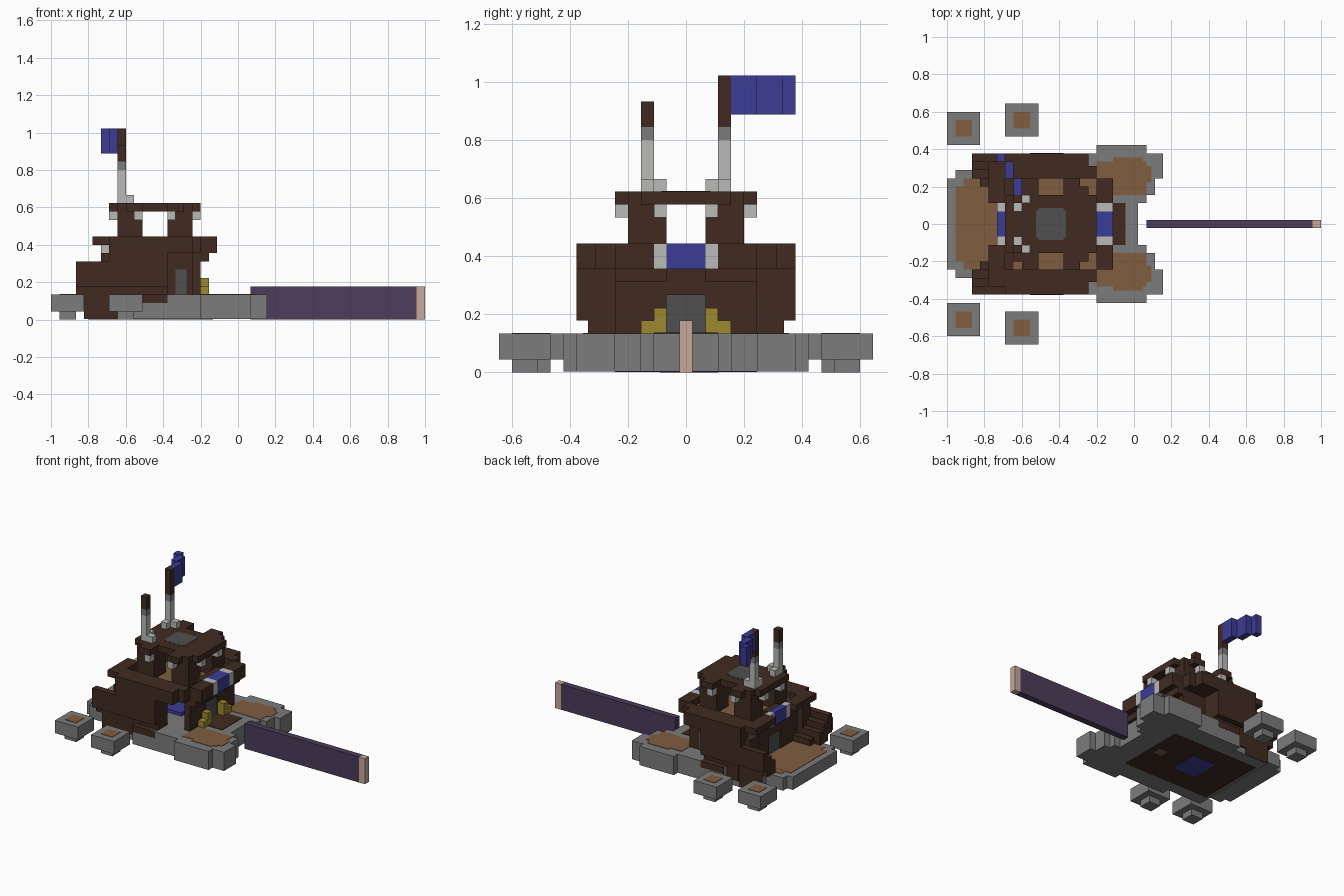
import bpy, bmesh
from mathutils import Matrix, Vector

if "Cube" in bpy.data.objects:
    bpy.data.objects.remove(bpy.data.objects["Cube"])

U = 2 / 45      # edge of one block
MID = 29        # blocks across the depth


def material(name, rgb):
    lin = [((c / 255 + 0.055) / 1.055) ** 2.4 for c in rgb] + [1]
    m = bpy.data.materials.new(name)
    m.use_nodes = True
    m.diffuse_color = lin
    m.node_tree.nodes["Principled BSDF"].inputs["Base Color"].default_value = lin
    return m


stone = material("stone grey", (124, 124, 124))
dark = material("dark brown", (65, 43, 33))
tan = material("earth tan", (128, 94, 64))
blue = material("banner blue", (60, 60, 150))
purple = material("plum purple", (76, 60, 90))
pink = material("pale pink", (198, 168, 154))
pale = material("pale grey", (186, 186, 184))
slate = material("slate grey", (78, 80, 78))
gold = material("gold", (158, 136, 48))


def blocks(name, mat, boxes, mirror=False):
    """Boxes given in block units as (x0, x1, y0, y1, z0, z1)."""
    bm = bmesh.new()
    todo = list(boxes)
    if mirror:
        todo += [(a, b, MID - d, MID - c, e, f) for a, b, c, d, e, f in boxes]
    for a, b, c, d, e, f in todo:
        centre = Vector(((a + b) / 2 * U - 1, ((c + d) / 2 - MID / 2) * U, (e + f) / 2 * U))
        size = Matrix.Diagonal(((b - a) * U, (d - c) * U, (f - e) * U, 1))
        bmesh.ops.create_cube(bm, size=1, matrix=Matrix.Translation(centre) @ size)
    mesh = bpy.data.meshes.new(name)
    bm.to_mesh(mesh)
    bm.free()
    mesh.materials.append(mat)
    ob = bpy.data.objects.new(name, mesh)
    bpy.context.collection.objects.link(ob)
    return ob


# Ground slab, forecourt lobes and raised rear shelf
blocks("ground_slab", stone, [(10, 23, 6, 23, 0.06, 3), (4, 10, 7.1, 21.9, 0.06, 3)])
blocks("forecourt_lobes", stone, [
    (18, 24, 5, 6, 0.06, 3), (18, 26, 6, 9, 0.06, 3),
    (18, 25, 9, 11, 0.06, 3), (18, 24, 11, 12, 0.06, 3)], True)
blocks("rear_shelf", stone, [(0, 4, 9, 20, 1, 3), (1, 4, 8, 21, 1, 3)])

# Earth patches and the entrance path
blocks("forecourt_earth", tan, [
    (18, 24, 7, 11, 2.9, 3.06), (20, 23.5, 6.5, 7, 2.9, 3.06),
    (24, 24.6, 7.5, 9.5, 2.9, 3.06)], True)
blocks("rear_earth", tan, [(1, 7, 10, 19, 2.9, 3.06), (2, 7, 9, 20, 2.9, 3.05)])
blocks("entrance_path", dark, [(18, 21.5, 12, 17, 2.9, 3.08)])

# Underside inlay and the pool in the middle of the hall
blocks("underside_inlay", dark, [(4.5, 19.5, 9, 20, 0.03, 0.5)])
blocks("pool", blue, [(9.5, 13.5, 12.5, 17, 0, 0.4), (10, 14, 12.5, 17.5, 2.9, 3.5)])
blocks("underside_pit", tan, [(17, 18.5, 14, 15.5, 0, 0.3)])

# Floating islets
blocks("islets", stone, [
    (0, 4, 1, 5, 1, 3), (1, 3, 2, 4, 0, 1),
    (7, 11, 0, 4, 1, 3), (8, 10, 1, 3, 0, 1)], True)
blocks("islet_earth", tan, [
    (1, 3, 2, 4, 2.9, 3.06), (8, 10, 1, 3, 2.9, 3.06)], True)

# Hall walls with an opening on each flank
blocks("wall_footing", dark, [
    (4, 8, 7, 9, 0.1, 4), (8, 14, 6.9, 9, 1, 4), (10, 14, 5.97, 7, 2, 3)], True)
blocks("wing_walls", dark, [
    (6, 14, 7, 9, 4, 8), (7, 14, 6, 7, 4, 8), (7, 17, 6, 9, 8, 9),
    (7, 8, 9, 13, 3, 9), (17, 18, 9, 13, 3, 8),
    (17, 19, 9, 13, 7, 8)], True)
blocks("inner_back_wall", dark, [(8, 17, 19, 20, 3, 8)])
blocks("wall_lintels", dark, [(7, 8, 13, 16, 6, 9), (17, 18, 13, 16, 6, 8)])
blocks("doors", slate, [
    (7.2, 7.6, 13, 16, 3, 6), (17.4, 17.8, 13, 16, 3, 6.3),
    (15, 16.3, 18.9, 20.1, 3, 6)])

# Rear stairs descend from the wings toward the middle
steps = [(3, 7, 6 + n, 7 + n, 4 if n == 0 else 3, 7 - n) for n in range(3)]
blocks("rear_stairs", dark, steps + [(4, 7, 9, 10, 3, 4)], True)

# Deck and its parapet
blocks("deck_floor", tan, [(7, 17, 8, 21, 8, 9), (17, 18, 9, 20, 8, 9)])
blocks("parapet", dark, [
    (7, 17, 6, 9, 9, 10), (17, 18, 7.5, 9, 8, 10), (5, 7, 7, 9, 9, 10),
    (5, 7, 9, 12, 9, 10), (18, 20, 9, 12, 8, 10)], True)
blocks("parapet_middle", dark, [(7, 8, 13, 16, 9, 9.9), (17, 18, 12, 17, 8, 9.9)])
blocks("banners", blue, [(18, 20, 13, 16, 8, 10), (6, 7, 13, 16, 8, 10)])
blocks("banner_brackets", pale, [(18, 20, 12, 13, 8, 10), (6, 7, 12, 13, 8, 10)], True)

# Entrance ornaments
blocks("entrance_ornaments", gold, [(18, 19, 11, 13, 3, 4), (18, 19, 12, 13, 4, 5)], True)

# Watch tower with a stepped roof outline
blocks("tower_pillars", dark, [(8, 11, 10, 13, 9, 13), (14, 17, 10, 13, 9, 13)], True)
blocks("tower_corbels", pale, [
    (7, 8, 12, 13, 12, 13), (17, 18, 12, 13, 12, 13),
    (10, 11, 9, 10, 12, 13), (14, 15, 9, 10, 12, 13)], True)
blocks("tower_roof", dark, [(7, 18, 11, 18, 13, 14)])
blocks("tower_roof_corners", dark, [
    (8, 11, 10, 11, 13, 14), (14, 17, 10, 11, 13, 14),
    (9, 11, 9, 10, 13, 14), (14, 16, 9, 10, 13, 14)], True)
blocks("roof_hatch", slate, [(10.7, 14.3, 12.9, 16.1, 13.9, 14.05),
                             (11, 14, 12.6, 16.4, 13.9, 14.04)])

# Poles and flag
blocks("pole_feet", pale, [(8, 10, 11, 12, 14, 15), (8, 9, 12, 13, 14, 15)], True)
blocks("pole_shafts", pale, [(8, 9, 11, 12, 15, 18)], True)
blocks("pole_collars", stone, [(8, 9, 11, 12, 18, 19)], True)
blocks("pole_tips", dark, [(8, 9, 11, 12, 19, 21), (8, 9, 17, 18, 19, 23)])
blocks("flag", blue, [(8, 9, 18, 20, 20, 23), (7, 8, 20, 22, 20, 23), (6, 7, 22, 23, 20, 23)])

# Long beam reaching out from the forecourt
blocks("beam", purple, [(24, 44, 14, 15, 0, 4)])
blocks("beam_tip", pink, [(44, 45, 14, 15, 0, 4)])
